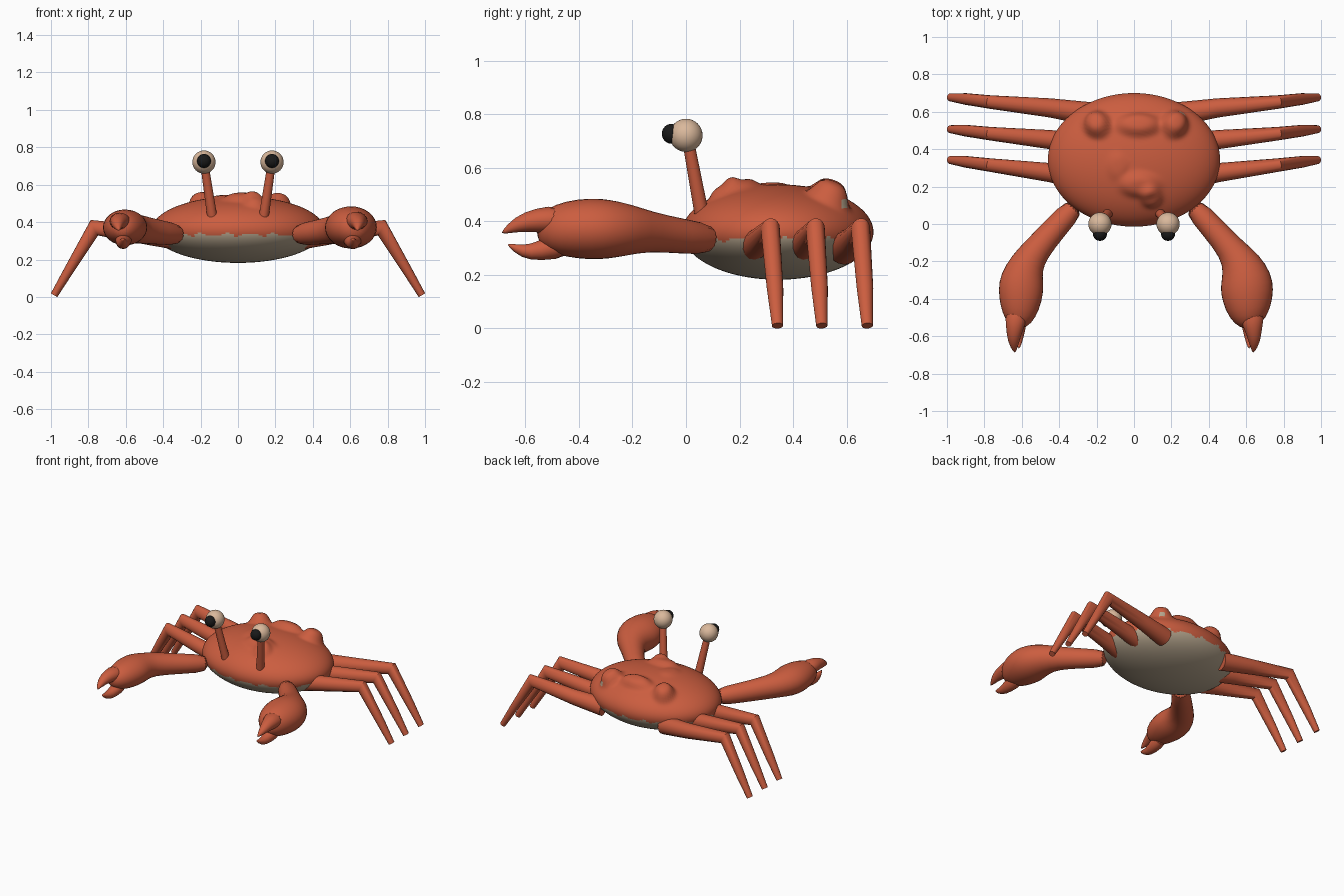
import bpy, bmesh, math
from mathutils import Vector

cube = bpy.data.objects.get("Cube")
if cube:
    bpy.data.objects.remove(cube, do_unlink=True)


def material(name, rgb):
    m = bpy.data.materials.new(name)
    m.use_nodes = True
    m.diffuse_color = (*rgb, 1)
    m.node_tree.nodes["Principled BSDF"].inputs["Base Color"].default_value = (*rgb, 1)
    return m


SHELL = material("shell red", (0.60, 0.11, 0.05))
BELLY = material("belly tan", (0.47, 0.38, 0.27))
EYE = material("eye cream", (0.70, 0.48, 0.33))
PUPIL = material("pupil black", (0.01, 0.01, 0.01))


def finish(bm, name, *mats):
    bmesh.ops.recalc_face_normals(bm, faces=bm.faces)
    mesh = bpy.data.meshes.new(name)
    bm.to_mesh(mesh)
    bm.free()
    for m in mats:
        mesh.materials.append(m)
    ob = bpy.data.objects.new(name, mesh)
    bpy.context.collection.objects.link(ob)
    bpy.ops.object.select_all(action='DESELECT')
    ob.select_set(True)
    bpy.context.view_layer.objects.active = ob
    bpy.ops.object.shade_smooth_by_angle(angle=math.radians(50))
    return ob


def loft(name, rings, side=1, smooth=False, sides=16):
    """Tube through rings (x, y, z, width radius, height radius), mitred at bends."""
    pts = [Vector((side * r[0], r[1], r[2])) for r in rings]
    bm = bmesh.new()
    loops = []
    for i, p in enumerate(pts):
        into = (p - pts[max(i - 1, 0)]).normalized()
        out = (pts[min(i + 1, len(pts) - 1)] - p).normalized()
        tangent = (into + out).normalized()
        across = tangent.cross(Vector((0, 0, 1))).normalized()
        up = across.cross(tangent)
        loop = []
        for k in range(sides):
            a = math.tau * k / sides
            offset = across * math.cos(a) * rings[i][3] + up * math.sin(a) * rings[i][4]
            loop.append(bm.verts.new(p + offset))
        loops.append(loop)
    for a, b in zip(loops, loops[1:]):
        for k in range(sides):
            n = (k + 1) % sides
            bm.faces.new((a[k], a[n], b[n], b[k]))
    bm.faces.new(loops[0])
    bm.faces.new(loops[-1])
    ob = finish(bm, name, SHELL)
    if smooth:
        ob.modifiers.new("round", 'SUBSURF').levels = 1
        ob.modifiers["round"].render_levels = 1
    return ob


def ball(name, center, size, mat):
    bm = bmesh.new()
    bmesh.ops.create_uvsphere(bm, u_segments=32, v_segments=16, radius=1)
    for v in bm.verts:
        v.co = Vector(center) + Vector([c * s for c, s in zip(v.co, size)])
    return finish(bm, name, mat)


# Body: ellipsoid with knobs on the back and a ragged belly edge
KNOBS = [  # x, y, x radius, y radius, height
    (-0.195, 0.53, 0.062, 0.062, 0.065), (0.215, 0.53, 0.062, 0.062, 0.065),
    (0.025, 0.53, 0.11, 0.055, 0.042), (0.03, 0.21, 0.10, 0.06, 0.03),
    (0.09, 0.15, 0.055, 0.055, 0.03), (-0.09, 0.31, 0.05, 0.07, 0.01)]
RADII = (0.46, 0.357, 0.178)
bm = bmesh.new()
bmesh.ops.create_uvsphere(bm, u_segments=128, v_segments=72, radius=1)
for v in bm.verts:
    normal = Vector([c / r for c, r in zip(v.co, RADII)]).normalized()
    v.co = Vector([c * r for c, r in zip(v.co, RADII)]) + Vector((0, 0.343, 0.36))
    if normal.z > 0:
        x, y = v.co.x, v.co.y
        lift = sum(h * math.exp(-(((x - kx) / rx) ** 2 + ((y - ky) / ry) ** 2) ** 2)
                   for kx, ky, rx, ry, h in KNOBS)
        v.co += normal * lift
for f in bm.faces:
    c = f.calc_center_median()
    a = math.atan2(c.y - 0.343, c.x)
    edge = 0.333 + 0.007 * math.sin(17 * a) + 0.005 * math.sin(29 * a + 1)
    spot = c.x > 0.25 and math.hypot(c.y - 0.595, c.z - 0.472) < 0.02
    f.material_index = int(c.z < edge or spot)
finish(bm, "body", SHELL, BELLY)

for side, tag, k in ((1, "left", 1.0), (-1, "right", 0.85)):
    # Walking legs: root, knee and tip positions along y
    for place, root, knee, tip in (("front", 0.235, 0.315, 0.342),
                                   ("middle", 0.42, 0.483, 0.507),
                                   ("back", 0.59, 0.652, 0.677)):
        loft(f"{tag}_{place}_leg", [
            (0.24, root, 0.30, 0.062, 0.062),
            (0.45, (root + knee) / 2, 0.325, 0.051, 0.052),
            (0.768, knee, 0.37, 0.036, 0.046),
            (0.90, (knee + tip) / 2 + 0.004, 0.15, 0.031, 0.027),
            (0.983, tip, 0.01, 0.021, 0.02)], side)

    # Arm swelling into the claw palm
    loft(f"{tag}_claw_arm", [
        (0.30, 0.11, 0.33, 0.06, 0.06),
        (0.42, -0.02, 0.345, 0.066, 0.066),
        (0.525, -0.14, 0.362, 0.076, 0.077),
        (0.572, -0.21, 0.368, 0.11 * k, 0.097 * k),
        (0.60, -0.29, 0.371, 0.140 * k, 0.114 * k),
        (0.605, -0.36, 0.372, 0.146 * k, 0.118 * k),
        (0.61, -0.45, 0.371, 0.126 * k, 0.107 * k),
        (0.62, -0.52, 0.368, 0.088 * k, 0.082 * k),
        (0.63, -0.555, 0.368, 0.035 * k, 0.035 * k)], side, True)

    # Pincer fingers
    loft(f"{tag}_upper_finger", [
        (0.625, -0.46, 0.405, 0.085 * k, 0.062 * k),
        (0.638, -0.56, 0.405, 0.046, 0.045),
        (0.645, -0.63, 0.39, 0.033, 0.031),
        (0.637, -0.69, 0.355, 0.004, 0.004)], side, True)
    loft(f"{tag}_lower_finger", [
        (0.61, -0.44, 0.32, 0.065 * k, 0.06 * k),
        (0.615, -0.55, 0.287, 0.037, 0.036),
        (0.617, -0.61, 0.285, 0.027, 0.026),
        (0.615, -0.668, 0.315, 0.004, 0.004)], side, True)

    # Eye stalk, eyeball and pupil
    loft(f"{tag}_eye_stalk", [
        (0.138, 0.058, 0.43, 0.027, 0.027),
        (0.178, 0.008, 0.70, 0.022, 0.022)], side)
    ball(f"{tag}_eyeball", (side * 0.182, 0, 0.721), (0.062,) * 3, EYE)
    ball(f"{tag}_pupil", (side * 0.182, -0.055, 0.727), (0.037, 0.035, 0.037), PUPIL)
